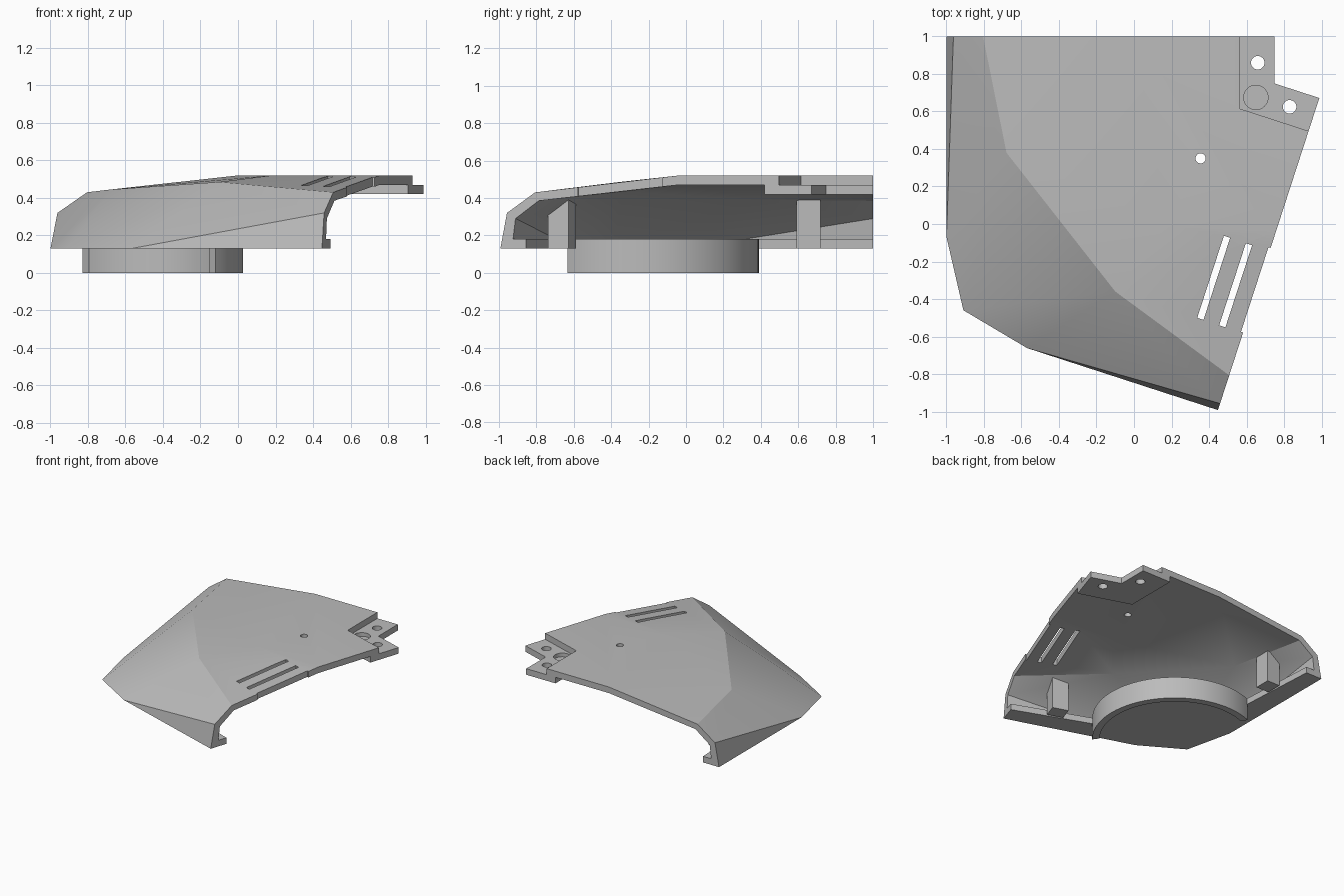
import bpy, bmesh, math
from mathutils import Vector

cube = bpy.data.objects.get("Cube")
if cube:
    bpy.data.objects.remove(cube, do_unlink=True)

grey = bpy.data.materials.new("plain grey")
grey.use_nodes = True
grey.diffuse_color = (0.5, 0.5, 0.5, 1)
grey.node_tree.nodes["Principled BSDF"].inputs["Base Color"].default_value = (0.5, 0.5, 0.5, 1)

# The panel is a fifth of a circle around this corner
CORNER = Vector((1.095, 1.0))
WEDGE = math.radians(72)
ALONG = [Vector((-1, 0)), Vector((-math.cos(WEDGE), -math.sin(WEDGE)))]
INWARD = [Vector((0, -1)), Vector((-math.sin(WEDGE), math.cos(WEDGE)))]


def spot(side, t, s=0.0):
    """Point at t along a cut edge (0 back, 1 right) and s into the wedge."""
    return CORNER + ALONG[side] * t + INWARD[side] * s


def make(name, bm):
    bmesh.ops.recalc_face_normals(bm, faces=bm.faces[:])
    mesh = bpy.data.meshes.new(name)
    bm.to_mesh(mesh)
    bm.free()
    obj = bpy.data.objects.new(name, mesh)
    bpy.context.collection.objects.link(obj)
    mesh.materials.append(grey)
    return obj


def prism(name, low, z0, z1, high=None, tops=None):
    """Closed solid between two outlines; tops gives a height per corner."""
    bm = bmesh.new()
    high = high or low
    tops = tops or [z1] * len(low)
    a = [bm.verts.new((p[0], p[1], z0)) for p in low]
    b = [bm.verts.new((p[0], p[1], z)) for p, z in zip(high, tops)]
    bm.faces.new(a)
    bm.faces.new(b)
    for i in range(len(a)):
        j = (i + 1) % len(a)
        bm.faces.new((a[i], a[j], b[j], b[i]))
    return make(name, bm)


def disc(x, y, r, n=32):
    return [(x + r * math.cos(2 * math.pi * i / n), y + r * math.sin(2 * math.pi * i / n)) for i in range(n)]


def bar(x, y, length, width):
    """Rectangle lying along the right cut edge."""
    c, d, n = Vector((x, y)), ALONG[1] * length / 2, INWARD[1] * width / 2
    return [c + d + n, c + d - n, c - d - n, c - d + n]


def cut(obj, outline, z0, z1):
    cutter = prism("cutter", outline, z0, z1)
    cutter.hide_render = True
    mod = obj.modifiers.new("cut", "BOOLEAN")
    mod.operation = "DIFFERENCE"
    mod.solver = "EXACT"
    mod.object = cutter
    bpy.context.view_layer.objects.active = obj
    bpy.ops.object.modifier_apply(modifier=mod.name)
    bpy.data.objects.remove(cutter, do_unlink=True)


def smooth(obj, degrees):
    bpy.ops.object.select_all(action="DESELECT")
    obj.select_set(True)
    bpy.context.view_layer.objects.active = obj
    bpy.ops.object.shade_smooth_by_angle(angle=math.radians(degrees))


# Faceted shell: each corner has an outer and an inner point
points = {}
for side in (0, 1):
    for key, t, s, z, ti, si, zi in (
            ("foot", 2.095, 0, .13, 2.03, 0, .13),
            ("wall", 2.058, 0, .32, 2.01, 0, .29),
            ("brow", 1.9, 0, .43, 1.88, 0, .385),
            ("crest", 1.095, 0, .52, 1.095, 0, .47),
            ("notch", .53, 0, .52, .53, 0, .47),
            ("base", 2.095, 1.07, .13, 2.0, 1.0, .13)):
        points[key + str(side)] = ((*spot(side, t, s), z), (*spot(side, ti, si), zi))
points["heart"] = ((*spot(0, .53, .385), .52), (*spot(0, .53, .385), .47))
points["point"] = ((-.91, -.46, .13), (-.81, -.39, .13))
points["ridge0"] = ((-.68, .38, .445), (-.665, .38, .39))
points["ridge1"] = ((-.10, -.36, .485), (-.09, -.34, .43))
points["peak"] = ((.18, 0, .52), (.18, 0, .47))

faces = ["crest0 peak crest1 notch1 heart notch0", "point ridge0 ridge1",
         "crest0 ridge0 peak", "ridge0 ridge1 peak", "ridge1 crest1 peak"]
for s in "01":
    faces += [f"foot{s} wall{s} base{s}", f"wall{s} ridge{s} base{s}",
              f"wall{s} brow{s} ridge{s}", f"brow{s} crest{s} ridge{s}",
              f"base{s} ridge{s} point"]
faces = [f for f in faces if f != "ridge1 crest1 peak"]

bm = bmesh.new()
outer = {k: bm.verts.new(p[0]) for k, p in points.items()}
inner = {k: bm.verts.new(p[1]) for k, p in points.items()}
partner = {outer[k]: inner[k] for k in points}
# Join the right crest to the ridge and peak so that the top is closed
faces.append("ridge1 peak crest1")
for f in faces:
    bm.faces.new([outer[k] for k in f.split()])
rim = [e for e in bm.edges if len(e.link_faces) == 1]
for f in faces:
    bm.faces.new([inner[k] for k in f.split()])
for e in rim:
    a, b = e.verts
    bm.faces.new((a, b, partner[b], partner[a]))
shell = make("shell_panel", bm)

# Vent slots, screw hole and shallow edge relief
cut(shell, bar(.425, -.287, .46, .035), .3, .7)
cut(shell, bar(.542, -.327, .46, .035), .3, .7)
cut(shell, disc(.355, .35, .027), .3, .7)
cut(shell, bar(*spot(1, 1.423), .474, .024), .3, .7)
smooth(shell, 20)

# Lowered mounting plate at the inner corner
slope = math.tan(WEDGE / 2)
plate = prism("mounting_plate", [spot(0, .61), spot(0, .61, .61 * slope), spot(1, .61),
                                 spot(1, .345), spot(0, .345, .345 * slope), spot(0, .345)], .42, .47)
cut(plate, disc(.66, .86, .036), .3, .6)
cut(plate, disc(.83, .625, .036), .3, .6)
cut(plate, disc(.65, .675, .065), .44, .6)
smooth(plate, 30)


# Curved skirt under the shell
def arc(radius, count=40):
    half = math.acos(.145 / radius)
    return [(-.592 + radius * math.cos(WEDGE / 2 - half + 2 * half * i / count),
             -.23 + radius * math.sin(WEDGE / 2 - half + 2 * half * i / count)) for i in range(count + 1)]


skirt = prism("curved_skirt", arc(.62) + arc(.565)[::-1], 0, .18)
smooth(skirt, 30)

# Bottom flange: narrow lips at the ends, full floor behind the skirt
back = [spot(1, 1.95)] + arc(.6) + [spot(0, 1.95)]
low = [spot(0, 2.09), spot(0, 2.09, 1.07), Vector((-.905, -.457)), spot(1, 2.09, 1.07), spot(1, 2.09)]
high = [spot(0, 2.06), spot(0, 1.98, .98), Vector((-.78, -.37)), spot(1, 1.98, .98), spot(1, 2.06)]
smooth(prism("bottom_flange", low + back, .13, .18, high + back), 30)

# Two support posts with sloped tops
for side, name in enumerate(("back_post", "front_post")):
    outline = [spot(side, t, s) for t, s in ((1.918, .28), (1.918, .41), (1.803, .41), (1.803, .28))]
    prism(name, outline, .13, .4, tops=[.34, .33, .40, .40])
